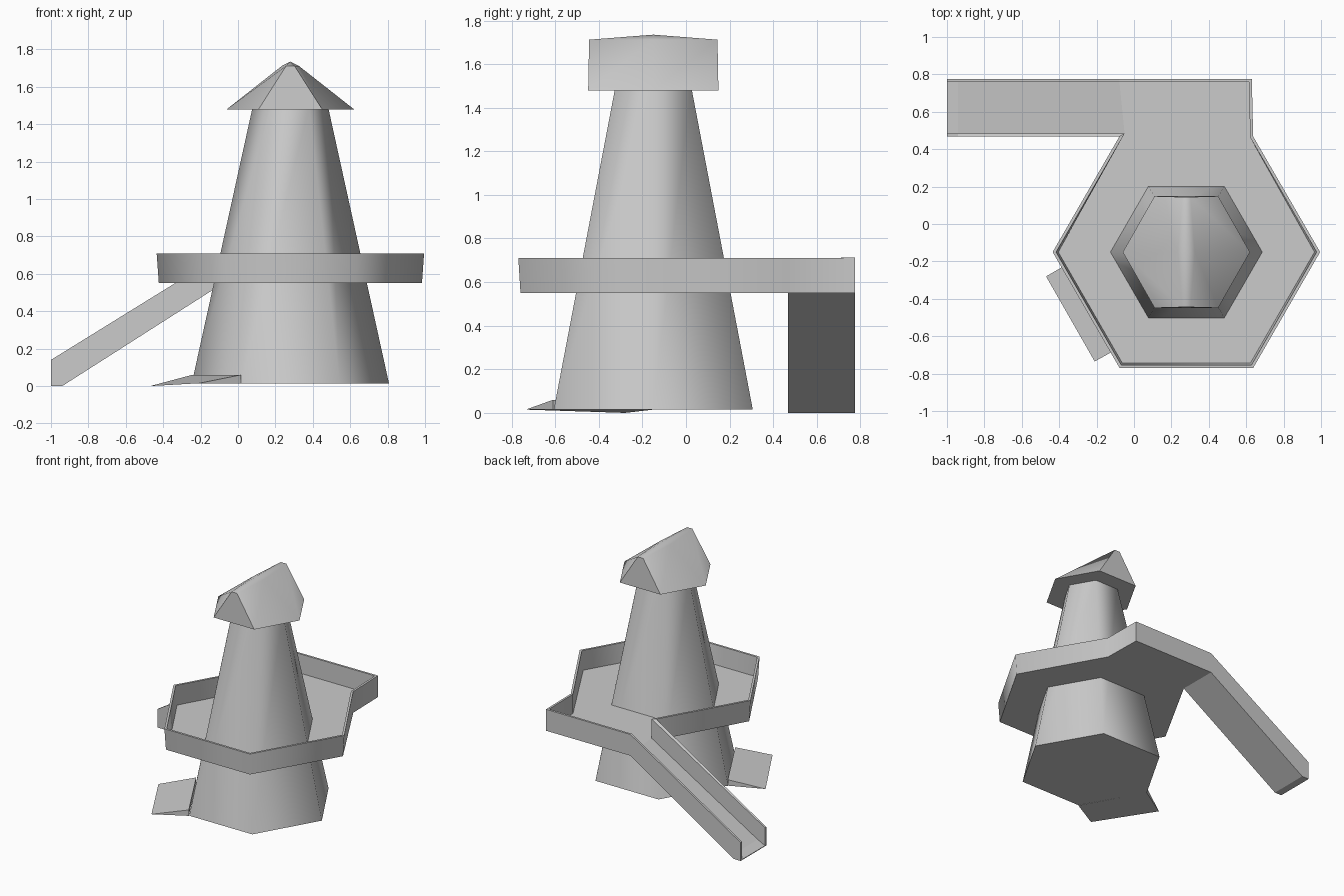
import bpy, bmesh
from math import cos, sin, pi, radians
from mathutils import Vector

if "Cube" in bpy.data.objects:
    bpy.data.objects.remove(bpy.data.objects["Cube"])

CX, CY = 0.28, -0.15          # tower axis


def make(name, verts, faces, smooth=True, flat_floor=False):
    me = bpy.data.meshes.new(name)
    me.from_pydata(verts, [], faces)
    bm = bmesh.new()
    bm.from_mesh(me)
    bmesh.ops.recalc_face_normals(bm, faces=bm.faces)
    bm.to_mesh(me)
    bm.free()
    ob = bpy.data.objects.new(name, me)
    bpy.context.collection.objects.link(ob)
    if smooth:
        bpy.ops.object.select_all(action='DESELECT')
        ob.select_set(True)
        bpy.context.view_layer.objects.active = ob
        bpy.ops.object.shade_smooth_by_angle(angle=radians(65))
    if flat_floor:
        for p in me.polygons:
            if abs(p.normal.z) > 0.5:
                p.use_smooth = False
    return ob


def hexagon(rx, ry, z):
    return [(CX + rx * cos(i * pi / 3), CY + ry * sin(i * pi / 3), z) for i in range(6)]


def band(n, a, b):
    return [(a + i, a + (i + 1) % n, b + (i + 1) % n, b + i) for i in range(n)]


low, high = list(range(6)), list(range(6, 12))

# Tapered six-sided tower
make("tower", hexagon(0.527, 0.527, 0.015) + hexagon(0.2, 0.2, 1.5),
     [low, high] + band(6, 0, 6))

# Roof: hexagon squeezed in x towards a ridge, with a low peak
make("roof", hexagon(0.34, 0.345, 1.48) + hexagon(0.045, 0.34, 1.712) + [(CX, CY, 1.735)],
     [low] + band(6, 0, 6) + [(6 + i, 6 + (i + 1) % 6, 12) for i in range(6)])

# Balcony and slide: walled channel along one open outline
# each point: x, y, underside z, rim z, floor z, flare
R = 0.715
hx = [(x, y, 0.55, 0.71, 0.565, 0.01) for x, y, _ in hexagon(R, R, 0)]
hx = [hx[3], hx[4], hx[5], hx[0]]


def chute(y):
    return [(-1.0, y, 0.0, 0.14, 0.005, 0), (-0.94, y, 0.0, 0.177, 0.035, 0),
            (-0.078, y, 0.55, 0.71, 0.565, 0)]


path = (chute(0.468) + hx
        + [(0.637, 0.468, 0.55, 0.71, 0.565, 0), (0.63, 0.775, 0.55, 0.712, 0.565, 0)]
        + chute(0.775)[::-1])
n = len(path)
pts = [Vector(p[:2]) for p in path]


def inward(i):
    ns = []
    for a, b in ((i - 1, i), (i, i + 1)):
        if a >= 0 and b < n:
            d = (pts[b] - pts[a]).normalized()
            ns.append(Vector((-d.y, d.x)))
    s = (ns[0] + ns[-1]).normalized()
    return s / s.dot(ns[0])


verts, faces = [], []
for i, (x, y, zb, zt, zf, fl) in enumerate(path):
    m = inward(i)
    for off, z in ((fl, zb), (0, zt), (0.016, zt), (0.016 + fl, zf)):
        q = pts[i] + m * off
        verts.append((q.x, q.y, z))
for i in range(n - 1):
    for k in range(3):
        faces.append((4 * i + k, 4 * i + k + 1, 4 * i + 5 + k, 4 * i + 4 + k))
for k in (0, 3):              # underside and floor
    faces.append([4 * i + k for i in range(2, n - 2)])
    for i in (0, 1):
        j = n - 1 - i
        faces.append((4 * i + k, 4 * i + 4 + k, 4 * j - 4 + k, 4 * j + k))
e = 4 * (n - 1)               # slide mouth
faces.append((0, 1, 2, 3, e + 3, e + 2, e + 1, e))
make("balcony_and_slide", verts, faces, flat_floor=True)

# Entry ramp against the front-left face
make("entry_ramp",
     [(-0.245, -0.15, 0.015), (0.015, -0.61, 0.015), (-0.245, -0.15, 0.06), (0.015, -0.61, 0.06),
      (-0.47, -0.28, 0.0), (-0.21, -0.735, 0.015)],
     [(0, 1, 5, 4), (2, 3, 5, 4), (0, 1, 3, 2), (0, 2, 4), (1, 3, 5)], smooth=False)
